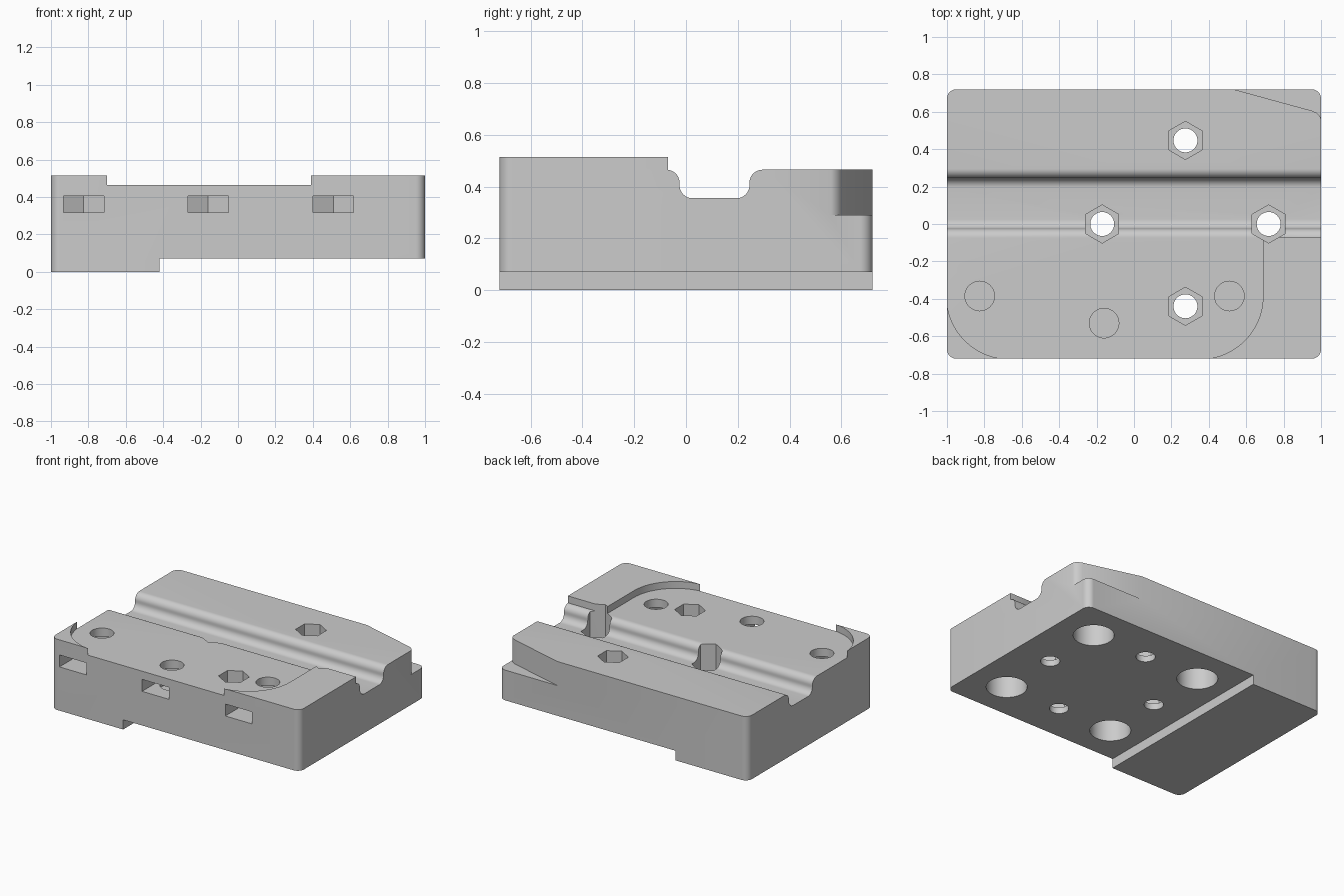
import bpy, bmesh
from math import cos, sin, pi, radians
from mathutils import Vector

cube = bpy.data.objects.get("Cube")
if cube:
    bpy.data.objects.remove(cube, do_unlink=True)

grey = bpy.data.materials.new("plain grey")
grey.use_nodes = True
COLOUR = (0.6, 0.6, 0.6, 1)
grey.diffuse_color = COLOUR
grey.node_tree.nodes["Principled BSDF"].inputs["Base Color"].default_value = COLOUR


def arc(cx, cy, r, start, end, n=10):
    """Points on an arc, angles in degrees."""
    angles = [radians(start + (end - start) * i / n) for i in range(n + 1)]
    return [(cx + r * cos(a), cy + r * sin(a)) for a in angles]


def prism(name, points, low, high, axis="z"):
    """Extrude a closed outline along z, or a (y, z) outline along x."""
    place = (lambda p, h: (p[0], p[1], h)) if axis == "z" else (lambda p, h: (h, p[0], p[1]))
    bm = bmesh.new()
    face = bm.faces.new([bm.verts.new(place(p, low)) for p in points])
    side = bmesh.ops.extrude_face_region(bm, geom=[face])["geom"]
    shift = Vector(place((0, 0), high - low))
    bmesh.ops.translate(bm, vec=shift, verts=[v for v in side if isinstance(v, bmesh.types.BMVert)])
    bmesh.ops.recalc_face_normals(bm, faces=bm.faces[:])
    mesh = bpy.data.meshes.new(name)
    bm.to_mesh(mesh)
    bm.free()
    mesh.materials.append(grey)
    obj = bpy.data.objects.new(name, mesh)
    bpy.context.collection.objects.link(obj)
    return obj


def combine(body, tool, operation="DIFFERENCE"):
    mod = body.modifiers.new("cut", "BOOLEAN")
    mod.operation, mod.solver, mod.object = operation, "EXACT", tool
    bpy.context.view_layer.objects.active = body
    bpy.ops.object.modifier_apply(modifier=mod.name)
    bpy.data.objects.remove(tool, do_unlink=True)


def polygon(x, y, r, sides, turn=0):
    return arc(x, y, r, turn, turn + 360, sides)[:-1]


TOP, RIM, STEP, GROOVE = 0.465, 0.515, 0.07, 0.355
W, D = 1.0, 0.72

# Body: side profile with the rounded cross groove
R = 0.05
profile = [(-0.9, 0), (-0.9, TOP)]
profile += arc(-0.075, TOP - R, R, 90, 0)
profile += arc(0.025, GROOVE + R, R, 180, 270)
profile += arc(0.195, GROOVE + R, R, 270, 360)
profile += arc(0.295, TOP - R, R, 180, 90)
profile += [(0.9, TOP), (0.9, 0)]
body = prism("base_block", profile, -1.2, 1.2, "x")

# Raised front corners around the shallow pocket
CY, PR = -0.387, 0.335
right_pad = [(1.2, -0.07), (0.69, -0.07)] + arc(0.355, CY, PR, 0, -90, 20) + [(0.355, -0.85), (1.2, -0.85)]
left_pad = arc(-0.667, CY, PR, 180, 270, 20) + [(-0.667, -0.85), (-1.15, -0.85), (-1.15, CY)]
for pad in (right_pad, left_pad):
    combine(body, prism("corner_pad", pad, TOP - 0.1, RIM), "UNION")

# Rounded outer outline
outline = []
for sx, sy, start in ((1, 1, 0), (-1, 1, 90), (-1, -1, 180), (1, -1, 270)):
    outline += arc(sx * (W - R), sy * (D - R), R, start, start + 90)
combine(body, prism("outline", outline, -0.2, 0.8), "INTERSECT")

# Step in the underside
combine(body, prism("step", [(-0.42, -1), (1.2, -1), (1.2, 1), (-0.42, 1)], -0.1, STEP))

# Tapered relief on the back corner
relief = [(0.43, 0.748), (0.95, 0.606), (0.975, 0.595), (0.993, 0.578), (1.0, 0.56),
          (1.1, 0.5), (1.1, 0.8), (0.43, 0.8)]
combine(body, prism("relief", relief, 0.29, 0.7))

# Bolt holes with deep hexagonal pockets
for x, y in ((0.72, 0), (-0.17, 0), (0.275, 0.447), (0.275, -0.44)):
    combine(body, prism("hex_pocket", polygon(x, y, 0.102, 6, 30), 0.115, 0.7))
    combine(body, prism("bolt_hole", polygon(x, y, 0.064, 40), -0.1, 0.2))

# Blind round sockets in the underside
for x in (-0.17, 0.72):
    for y in (-0.445, 0.445):
        combine(body, prism("socket", polygon(x, y, 0.135, 48), -0.1, 0.26))

# Screw holes from above, with pointed nut slots from the front
for x, y in ((-0.825, -0.385), (-0.16, -0.53), (0.51, -0.385)):
    slot = [(x - 0.108, -0.9), (x + 0.108, -0.9), (x + 0.108, y + 0.062),
            (x, y + 0.124), (x - 0.108, y + 0.062)]
    combine(body, prism("nut_slot", slot, 0.318, 0.405))
    combine(body, prism("screw_hole", polygon(x, y, 0.079, 40), 0.29, 0.7))

bpy.ops.object.select_all(action="DESELECT")
body.select_set(True)
bpy.context.view_layer.objects.active = body
bpy.ops.object.shade_smooth_by_angle(angle=radians(30))
